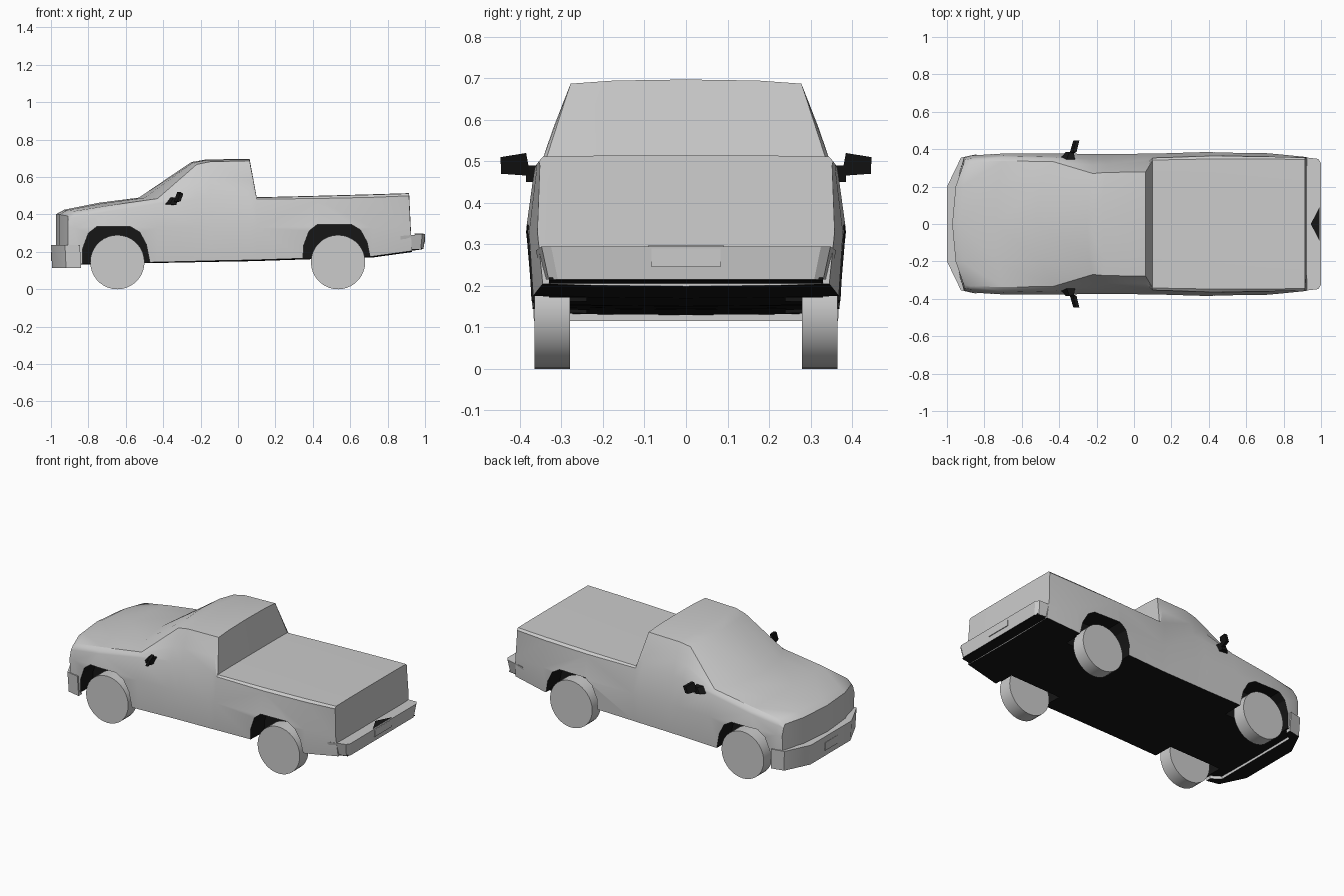
import bpy, bmesh, math
from mathutils import Vector

old = bpy.data.objects.get("Cube")
if old:
    bpy.data.objects.remove(old)


def material(name, v):
    m = bpy.data.materials.new(name)
    m.use_nodes = True
    m.diffuse_color = (v, v, v, 1)
    m.node_tree.nodes["Principled BSDF"].inputs["Base Color"].default_value = (v, v, v, 1)
    return m


GREY = material("light grey paint", 0.6)
BLACK = material("black trim", 0.008)


def finish(name, bm, dark=None, angle=30):
    """Turn a bmesh into an object; faces passing the dark rule turn black."""
    bmesh.ops.remove_doubles(bm, verts=bm.verts, dist=0.0005)
    bmesh.ops.recalc_face_normals(bm, faces=bm.faces)
    for f in bm.faces:
        f.material_index = int(bool(dark and dark(f)))
    me = bpy.data.meshes.new(name)
    bm.to_mesh(me)
    bm.free()
    me.materials.append(GREY)
    me.materials.append(BLACK)
    ob = bpy.data.objects.new(name, me)
    bpy.context.collection.objects.link(ob)
    smooth(ob, angle)
    return ob


def smooth(ob, angle=30):
    bpy.ops.object.select_all(action='DESELECT')
    ob.select_set(True)
    bpy.context.view_layer.objects.active = ob
    bpy.ops.object.shade_smooth_by_angle(angle=math.radians(angle))


def prism(bm, lower, upper):
    """Solid between two matching outlines."""
    a = [bm.verts.new(p) for p in lower]
    b = [bm.verts.new(p) for p in upper]
    bm.faces.new(a)
    bm.faces.new(b)
    for i in range(len(a)):
        j = (i + 1) % len(a)
        bm.faces.new((a[i], a[j], b[j], b[i]))


def underside(f):
    return f.normal.z < -0.6 and f.calc_center_median().z < 0.25


# Body stations: top centre x z | top edge x y z | shoulder y z | side y | sill y z
STATIONS = [
    (-.972, .402, -.91, .325, .392, .345, .36, .355, .345, .13),
    (-.93, .425, -.875, .332, .418, .352, .385, .365, .355, .135),
    (-.74, .463, -.70, .338, .446, .365, .415, .378, .368, .14),
    (-.53, .49, -.43, .333, .485, .358, .46, .378, .37, .145),
    (-.25, .68, -.22, .27, .668, .342, .49, .374, .367, .15),
    (-.17, .694, -.15, .276, .682, .34, .495, .374, .367, .152),
    (.062, .697, .062, .278, .687, .342, .495, .376, .367, .156),
    (.10, .492, .10, .342, .490, .352, .475, .376, .367, .157),
    (.43, .50, .43, .348, .498, .366, .475, .386, .374, .168),
    (.72, .508, .72, .348, .506, .360, .48, .378, .368, .176),
    (.915, .514, .915, .344, .512, .352, .49, .358, .345, .205),
]


def section(s, side):
    xc, zc, xe, ye, ze, yb, zb, ym, ys, zs = s
    c, e, b = Vector((xc, 0, zc)), Vector((xe, ye, ze)), Vector((xe, yb, zb))
    h = Vector((xc + (xe - xc) * .3, ye * .62, zc + (ze - zc) * .25))
    k = e.lerp(b, .55) + Vector((0, .006, 0))
    tail = .015 if xe > .9 else 0
    pts = [c, h, e, k, b, Vector((xe + tail / 2, ym, .33)), Vector((xe + tail, ys, zs)),
           Vector((h.x + tail, h.y, zs - .004)), Vector((xc + tail, 0, zs - .006))]
    return [(p.x, p.y * side, p.z) for p in pts]


bm = bmesh.new()
for side in (1, -1):
    rings = [[bm.verts.new(p) for p in section(s, side)] for s in STATIONS]
    for r, q in zip(rings, rings[1:]):
        for i in range(len(r) - 1):
            bm.faces.new((r[i], r[i + 1], q[i + 1], q[i]))
    for r in (rings[0], rings[-1]):
        bm.faces.new((r[0], r[1], r[7], r[8]))
        bm.faces.new(r[1:8])
body = finish("body", bm, underside)

# Wheel arches cut into the body, lined in black
ARCH = [(-.19, .05), (-.185, .22), (-.155, .3), (-.11, .335), (.07, .335),
        (.12, .305), (.155, .24), (.175, .14), (.175, .05)]
WHEELS = ((-.645, 0), (.535, .012))
cutters = []
for x, lift in WHEELS:
    for side in (1, -1):
        bm = bmesh.new()
        prism(bm, [(x + a, .24 * side, z + lift) for a, z in ARCH],
              [(x + a, .5 * side, z + lift) for a, z in ARCH])
        cut = finish("arch_cutter", bm, lambda f: True)
        cut.hide_render = True
        mod = body.modifiers.new("arch", 'BOOLEAN')
        mod.operation, mod.solver, mod.object = 'DIFFERENCE', 'EXACT', cut
        cutters.append(cut)
bpy.context.view_layer.update()
dg = bpy.context.evaluated_depsgraph_get()
carved = bpy.data.meshes.new_from_object(body.evaluated_get(dg))
body.modifiers.clear()
body.data = carved
for cut in cutters:
    bpy.data.objects.remove(cut)
smooth(body)

# Wheels
for x, lift in WHEELS:
    for side, label in ((1, "a"), (-1, "b")):
        bpy.ops.mesh.primitive_cylinder_add(
            vertices=36, radius=.145, depth=.085, end_fill_type='TRIFAN',
            location=(x, .322 * side, .145), rotation=(math.pi / 2, 0, 0))
        wheel = bpy.context.object
        wheel.name = ("front" if x < 0 else "rear") + "_wheel_" + label
        wheel.data.materials.append(GREY)
        smooth(wheel)


def both_sides(half):
    return half + [(x, -y) for x, y in reversed(half)]


# Front bumper wrapping round the corners
plan = both_sides([(-1, .2), (-.925, .355), (-.845, .372), (-.845, .34), (-.9, .3)])
bm = bmesh.new()
prism(bm, [(x * .994, y * .985, .115) for x, y in plan], [(x, y, .238) for x, y in plan])
finish("front_bumper", bm, underside)

# Rear bumper, narrower at the bottom
plan = both_sides([(.90, .30), (.87, .362), (.985, .348), (1, .325)])
bm = bmesh.new()
prism(bm, [(x - .008, y * .95, .215) for x, y in plan],
      [(x, y, .285 + .01 * (x > .9)) for x, y in plan])
finish("rear_bumper", bm, underside)

# Sloping black pan below the tail
bm = bmesh.new()
pan = [(.70, .172), (.985, .214), (.985, .22), (.70, .19)]
prism(bm, [(x, -.33, z) for x, z in pan], [(x, .33, z) for x, z in pan])
finish("tail_pan", bm, lambda f: True)

# Black step notch on top of the rear bumper
bm = bmesh.new()
notch = [(.945, 0), (.992, .09), (.992, -.09)]
prism(bm, [(x, y, .293) for x, y in notch], [(x, y, .298) for x, y in notch])
finish("step_notch", bm, lambda f: f.normal.z > .5)

# Number plates
for name, x, hw, z0, z1 in (("rear_plate", .996, .083, .245, .29),
                            ("front_plate", -.998, .06, .15, .2)):
    bm = bmesh.new()
    outline = [(-hw, z0), (hw, z0), (hw, z1), (-hw, z1)]
    prism(bm, [(x - .002, y, z) for y, z in outline], [(x + .004, y, z) for y, z in outline])
    finish(name, bm)

# Door mirrors: swept blade on a short foot
for side, label in ((1, "left"), (-1, "right")):
    bm = bmesh.new()
    blade = [(-.345, .375, .465), (-.325, .445, .47), (-.31, .447, .51), (-.325, .385, .52)]
    prism(bm, [(x, y * side, z) for x, y, z in blade],
          [(x + .018, y * side, z) for x, y, z in blade])
    foot = [(-.40, .455), (-.33, .45), (-.315, .49), (-.36, .49)]
    prism(bm, [(x, .345 * side, z) for x, z in foot],
          [(x * .5 - .165, .385 * side, z) for x, z in foot])
    finish("door_mirror_" + label, bm, lambda f: True)
